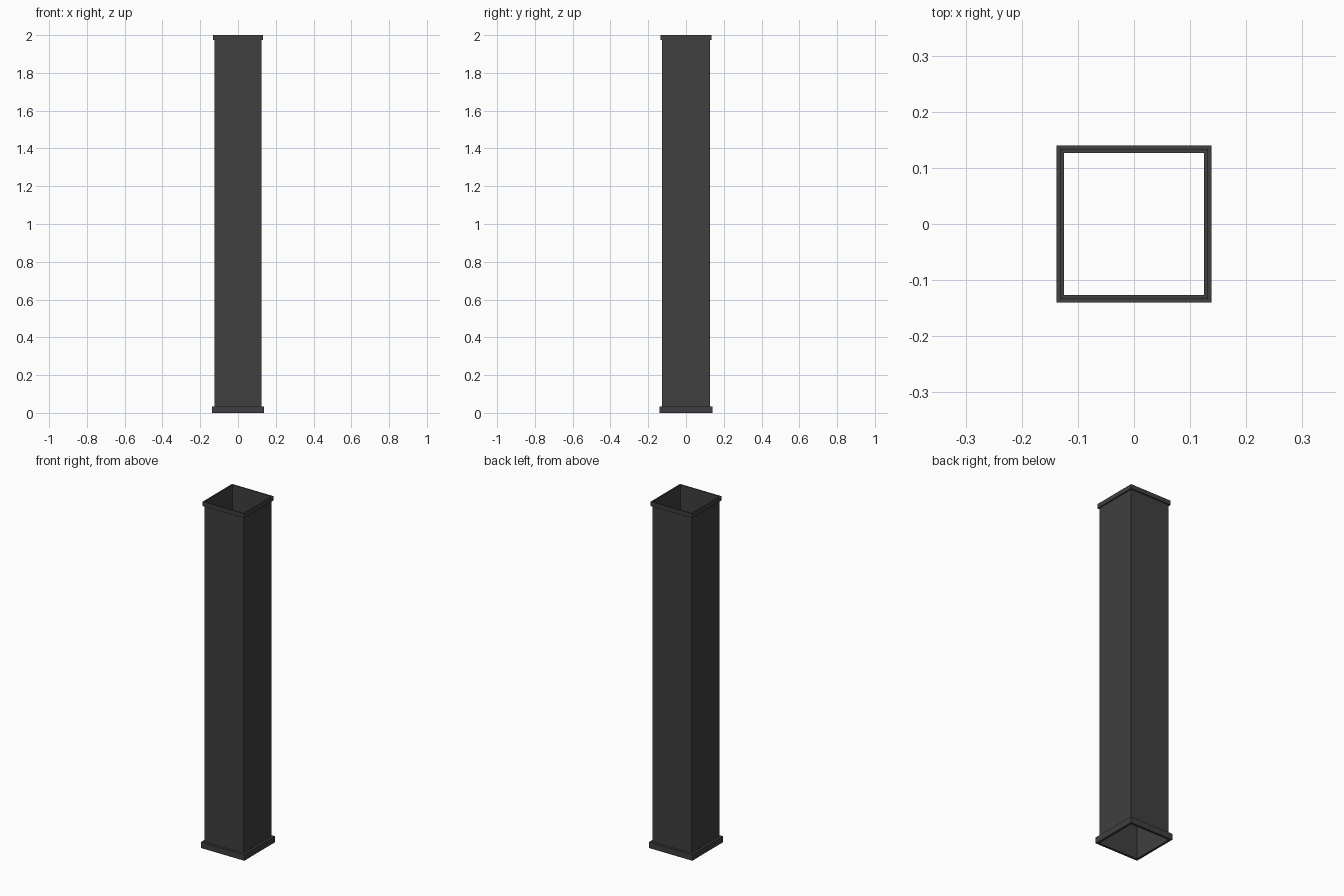
import bpy, bmesh

if "Cube" in bpy.data.objects:
    bpy.data.objects.remove(bpy.data.objects["Cube"])

dark = bpy.data.materials.new("dark_grey")
dark.diffuse_color = (0.05, 0.05, 0.05, 1)
dark.use_nodes = True
dark.node_tree.nodes["Principled BSDF"].inputs["Base Color"].default_value = dark.diffuse_color

HX, HY = 0.1245, 0.1265  # half width and half depth of the shaft


def square_sweep(name, profile):
    """Sweep an (outset, z) profile around the rectangular shaft section."""
    bm = bmesh.new()
    rings = []
    for out, z in profile:
        x, y = HX + out, HY + out
        rings.append([bm.verts.new((sx * x, sy * y, z))
                      for sx, sy in ((-1, -1), (1, -1), (1, 1), (-1, 1))])
    for a, b in zip(rings, rings[1:]):
        for i in range(4):
            j = (i + 1) % 4
            bm.faces.new((a[i], a[j], b[j], b[i]))
    mesh = bpy.data.meshes.new(name)
    bm.to_mesh(mesh)
    bm.free()
    mesh.materials.append(dark)
    obj = bpy.data.objects.new(name, mesh)
    bpy.context.collection.objects.link(obj)
    return obj


def collar(name, out, z0, z1):
    return square_sweep(name, [(0, z0), (out, z0), (out, z1), (0, z1)])


# Open thin-walled shaft
square_sweep("shaft", [(0, 0), (0, 2)])

# Collars around the foot and the rim
collar("base_collar", 0.0135, 0, 0.035)
collar("top_collar", 0.0075, 1.975, 2)
